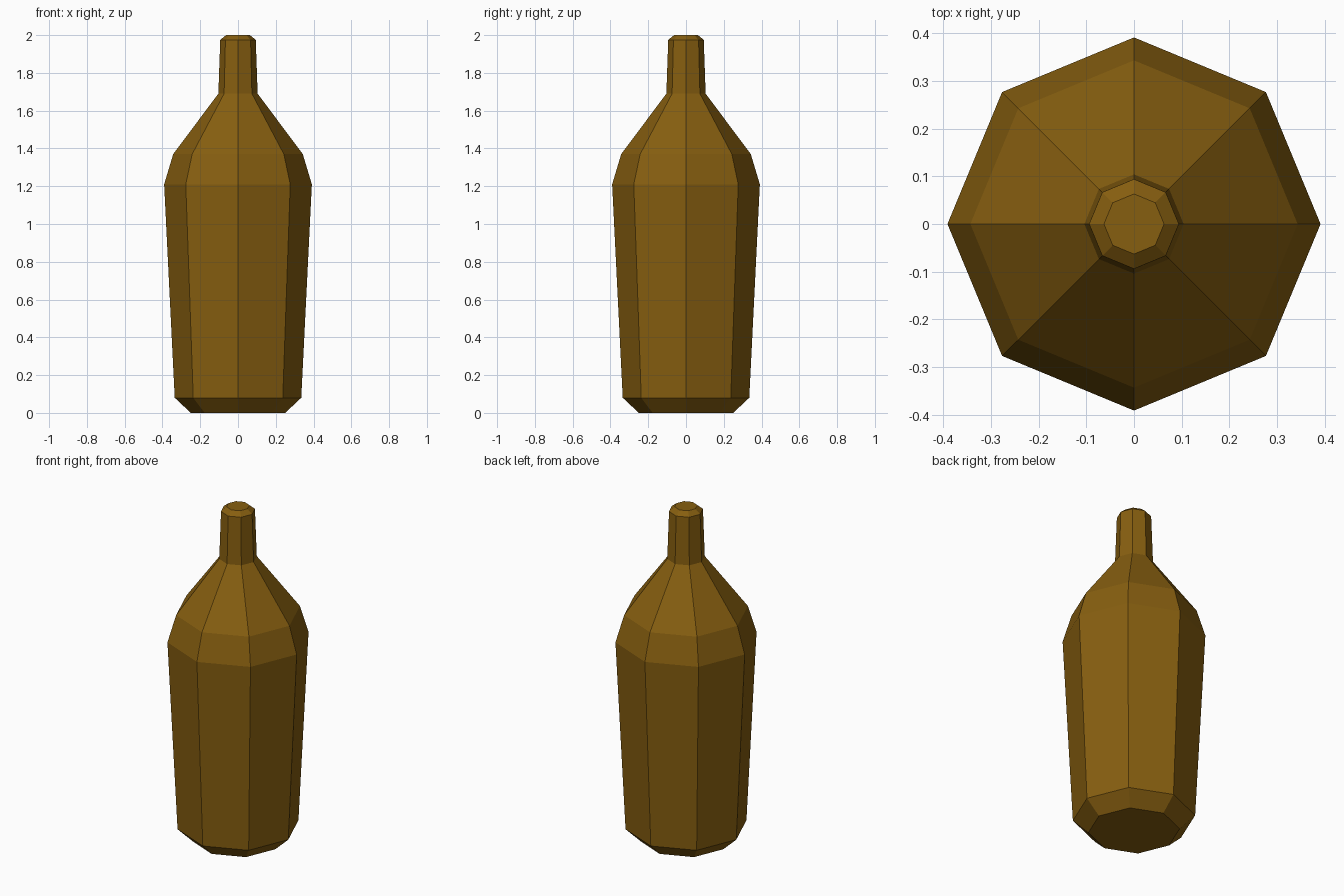
import bpy, bmesh, math

cube = bpy.data.objects.get("Cube")
if cube:
    bpy.data.objects.remove(cube, do_unlink=True)

SIDES = 8
# Bottle outline as (radius, height), from base to lip
PROFILE = [(0.25, 0), (0.335, 0.08), (0.391, 1.21), (0.343, 1.37),
           (0.104, 1.69), (0.094, 1.975), (0.063, 2.0)]

# Brown glass
glass = bpy.data.materials.new("brown_glass")
glass.use_nodes = True
colour = (0.24, 0.113, 0.005, 1)
glass.diffuse_color = colour
glass.node_tree.nodes["Principled BSDF"].inputs["Base Color"].default_value = colour

# Faceted bottle: stacked eight-sided rings joined by quads, capped at both ends
bm = bmesh.new()
rings = []
for radius, height in PROFILE:
    angles = [math.tau * i / SIDES for i in range(SIDES)]
    rings.append([bm.verts.new((radius * math.cos(a), radius * math.sin(a), height))
                  for a in angles])
for low, high in zip(rings, rings[1:]):
    for i in range(SIDES):
        j = (i + 1) % SIDES
        bm.faces.new((low[i], low[j], high[j], high[i]))
bm.faces.new(rings[0][::-1])
bm.faces.new(rings[-1])
bmesh.ops.recalc_face_normals(bm, faces=bm.faces)

mesh = bpy.data.meshes.new("bottle")
bm.to_mesh(mesh)
bm.free()
mesh.materials.append(glass)
bpy.context.collection.objects.link(bpy.data.objects.new("bottle", mesh))
